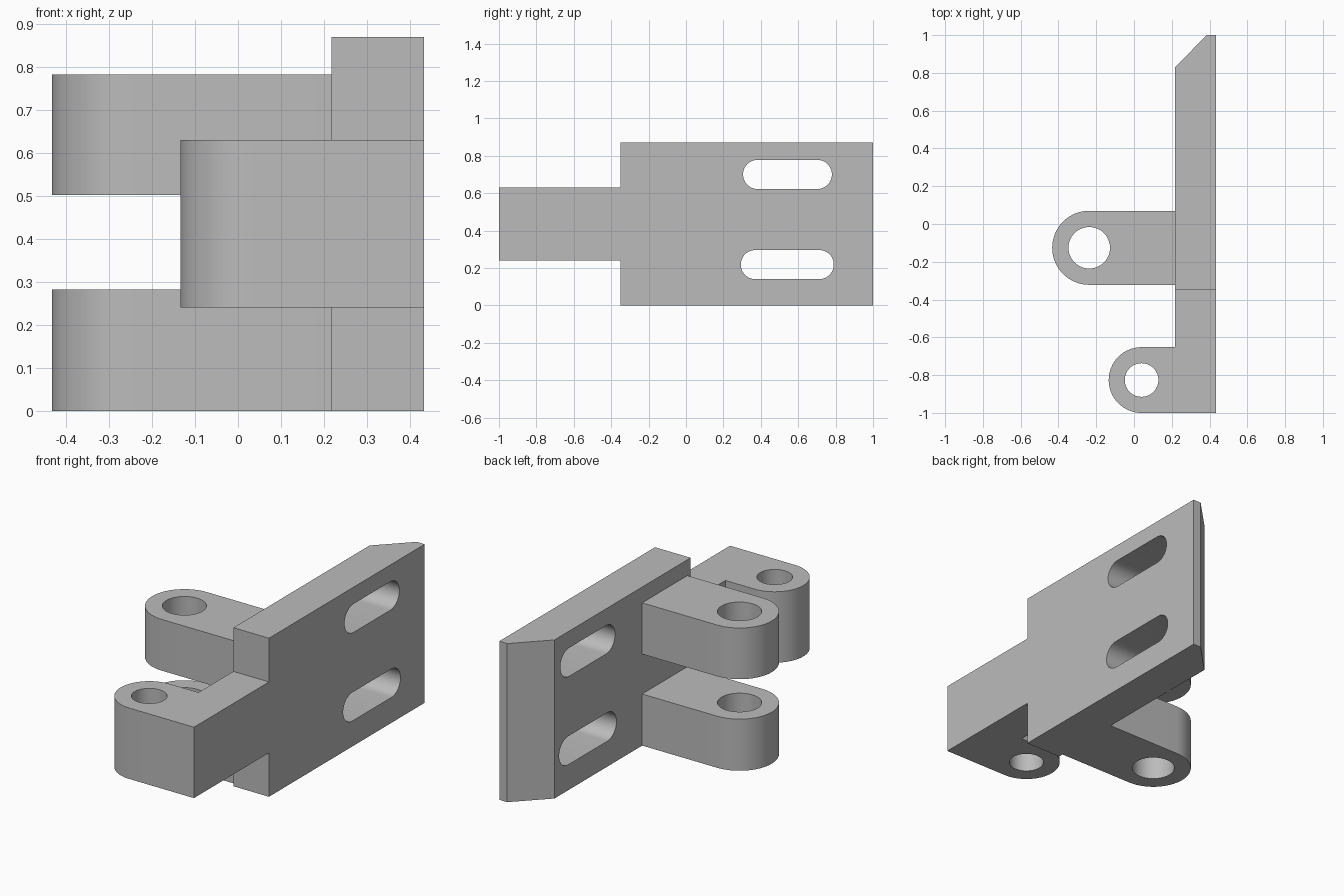
import bpy, bmesh
from math import pi, cos, sin, radians
from mathutils import Matrix

default = bpy.data.objects.get("Cube")
if default:
    bpy.data.objects.remove(default, do_unlink=True)

steel = bpy.data.materials.new("plain_grey")
steel.use_nodes = True
GREY = (0.5, 0.5, 0.5, 1)
steel.diffuse_color = GREY
steel.node_tree.nodes["Principled BSDF"].inputs["Base Color"].default_value = GREY


def arc(cx, cy, r, start, end, steps):
    """Points along an arc, angles in degrees."""
    angles = [radians(start + (end - start) * i / steps) for i in range(steps + 1)]
    return [(cx + r * cos(a), cy + r * sin(a)) for a in angles]


def prism(name, profile, low, high, along_x=False):
    """Extrude a closed outline up z, or along x with the outline in y and z."""
    bm = bmesh.new()
    face = bm.faces.new([bm.verts.new((u, v, low)) for u, v in profile])
    out = bmesh.ops.extrude_face_region(bm, geom=[face])
    top = [g for g in out["geom"] if isinstance(g, bmesh.types.BMVert)]
    bmesh.ops.translate(bm, verts=top, vec=(0, 0, high - low))
    if along_x:
        turn = Matrix(((0, 0, 1), (1, 0, 0), (0, 1, 0))).to_4x4()
        bmesh.ops.transform(bm, matrix=turn, verts=bm.verts)
    bmesh.ops.recalc_face_normals(bm, faces=bm.faces)
    mesh = bpy.data.meshes.new(name)
    bm.to_mesh(mesh)
    bm.free()
    mesh.materials.append(steel)
    obj = bpy.data.objects.new(name, mesh)
    bpy.context.collection.objects.link(obj)
    return obj


def combine(target, tool, operation):
    """Apply a boolean and discard the tool."""
    mod = target.modifiers.new(operation.lower(), "BOOLEAN")
    mod.operation = operation
    mod.solver = "EXACT"
    mod.object = tool
    bpy.context.view_layer.objects.active = target
    bpy.ops.object.modifier_apply(modifier=mod.name)
    bpy.data.objects.remove(tool, do_unlink=True)


def rectangle(x0, x1, y0, y1):
    return [(x0, y0), (x1, y0), (x1, y1), (x0, y1)]


INNER, OUTER, HEIGHT = 0.217, 0.433, 0.87
STEP_Y = -0.35

# Mounting plate and front hinge lug in one outline, bevelled at the back
front_x, front_y, front_r = 0.04, -0.826, 0.174
outline = [(OUTER, -1), (OUTER, 1), (0.385, 1), (INNER, 0.83), (INNER, front_y + front_r)]
outline += arc(front_x, front_y, front_r, 90, 270, 32)
bracket = prism("hinge_bracket", outline, 0, HEIGHT)

# Narrow the front arm above and below
for low, high in ((-0.1, 0.241), (0.63, 1)):
    combine(bracket, prism("step_cutter", rectangle(-1, 1, -1.2, STEP_Y), low, high), "DIFFERENCE")

# Pair of rounded rear hinge lugs
rear_x, rear_y, rear_r = -0.237, -0.126, 0.196
lug = [(0.3, rear_y - rear_r), (0.3, rear_y + rear_r)]
lug += arc(rear_x, rear_y, rear_r, 90, 270, 32)
for low, high in ((0, 0.283), (0.502, 0.783)):
    combine(bracket, prism("rear_lug", lug, low, high), "UNION")

# Pin holes
for x, y, r in ((front_x, front_y, 0.089), (rear_x, rear_y, 0.11)):
    combine(bracket, prism("pin_cutter", arc(x, y, r, 0, 352.5, 47), -0.1, 1), "DIFFERENCE")

# Rounded adjustment slots through the plate
for y0, y1, z, r in ((0.305, 0.78, 0.7, 0.078), (0.293, 0.79, 0.218, 0.078)):
    slot = arc(y1 - r, z, r, -90, 90, 24) + arc(y0 + r, z, r, 90, 270, 24)
    combine(bracket, prism("slot_cutter", slot, 0.1, 0.6, along_x=True), "DIFFERENCE")

# Smooth the round walls, keep the machined edges sharp
bpy.ops.object.select_all(action="DESELECT")
bracket.select_set(True)
bpy.context.view_layer.objects.active = bracket
bpy.ops.object.shade_smooth_by_angle(angle=radians(30))
